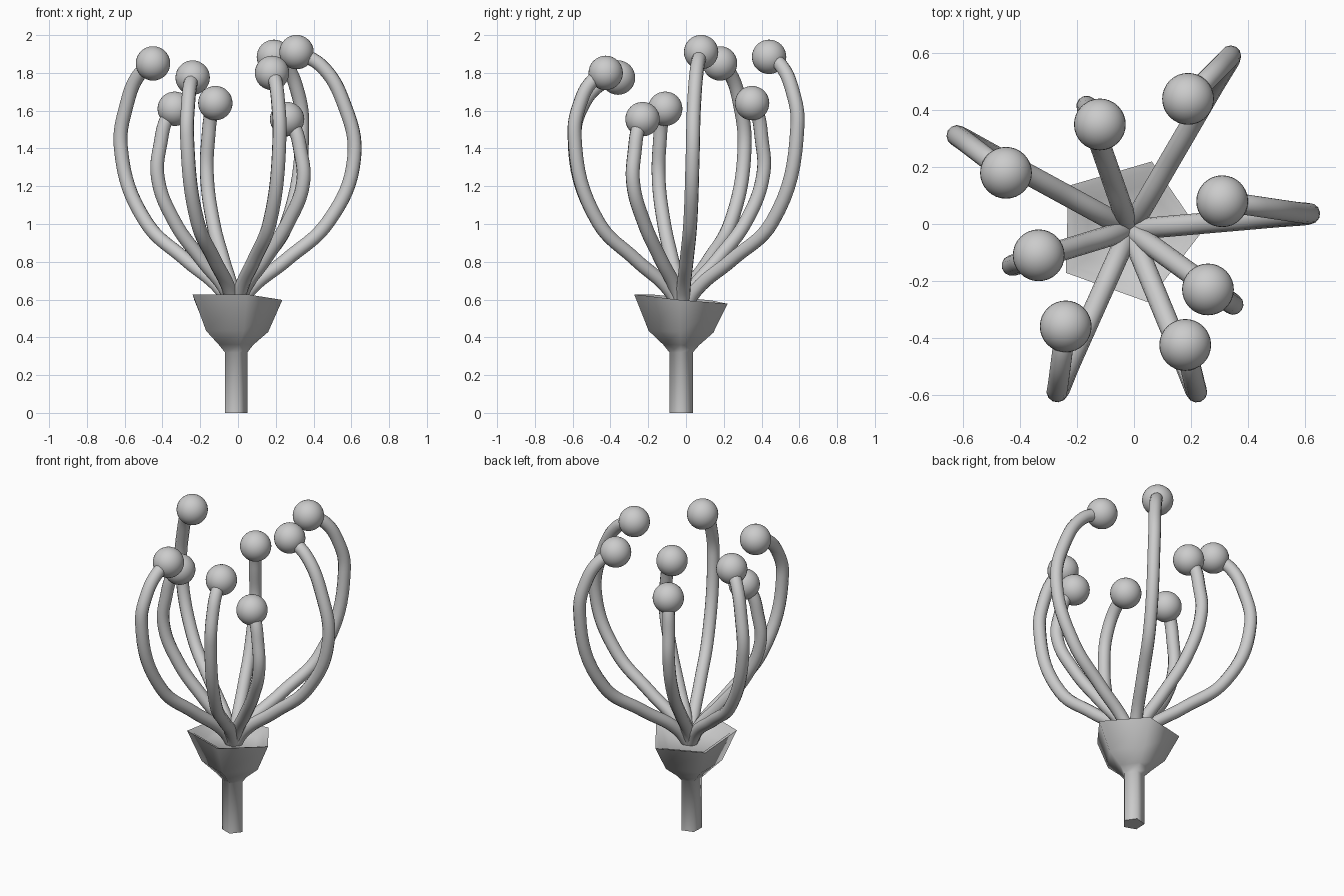
import bpy, bmesh
from math import cos, sin, radians, tau
from mathutils import Vector

cube = bpy.data.objects.get("Cube")
if cube:
    bpy.data.objects.remove(cube)

GREY = (0.6, 0.6, 0.6, 1)
grey = bpy.data.materials.new("plain grey")
grey.use_nodes = True
grey.diffuse_color = GREY
grey.node_tree.nodes["Principled BSDF"].inputs["Base Color"].default_value = GREY


def add_mesh(name, bm, angle):
    mesh = bpy.data.meshes.new(name)
    bmesh.ops.recalc_face_normals(bm, faces=bm.faces)
    bm.to_mesh(mesh)
    bm.free()
    mesh.materials.append(grey)
    obj = bpy.data.objects.new(name, mesh)
    bpy.context.collection.objects.link(obj)
    bpy.ops.object.select_all(action="DESELECT")
    obj.select_set(True)
    bpy.context.view_layer.objects.active = obj
    bpy.ops.object.shade_smooth_by_angle(angle=radians(angle))
    return obj


# Five-sided stalk opening into a tilted, shallow cup
# Ring: radius, height, centre x, tilt amount
rings = [(0.065, 0, -0.015, 0), (0.065, 0.32, -0.015, 0), (0.1, 0.36, -0.02, 0.2),
         (0.18, 0.43, -0.02, 0.3), (0.26, 0.605, -0.025, 1),
         (0.225, 0.595, -0.025, 1), (0.17, 0.55, -0.025, 0.6)]
bm = bmesh.new()
loops = []
for r, z, cx, tilt in rings:
    loop = []
    for i in range(5):
        a = tau * i / 5 - 0.03
        x, y = r * cos(a), r * sin(a)
        loop.append(bm.verts.new((cx + x, y - 0.025, z - tilt * (0.1 * y + 0.03 * x))))
    loops.append(loop)
for low, high in zip(loops, loops[1:]):
    for i in range(5):
        j = (i + 1) % 5
        bm.faces.new((low[i], low[j], high[j], high[i]))
bm.faces.new(loops[0][::-1])
bm.faces.new(loops[-1])
add_mesh("stalk_and_cup", bm, 75)

# Curved filaments, each carrying a ball: widest point, then ball centre
filaments = [
    ((-0.62, 0.31, 1.4), (-0.45, 0.18, 1.85)),
    ((-0.165, 0.41, 1.27), (-0.12, 0.35, 1.64)),
    ((0.34, 0.59, 1.52), (0.19, 0.44, 1.885)),
    ((0.615, 0.035, 1.35), (0.31, 0.08, 1.91)),
    ((0.345, -0.28, 1.22), (0.26, -0.23, 1.555)),
    ((0.22, -0.59, 1.47), (0.18, -0.425, 1.8)),
    ((-0.27, -0.59, 1.47), (-0.24, -0.36, 1.775)),
    ((-0.425, -0.145, 1.25), (-0.335, -0.11, 1.61)),
]
BASE = Vector((-0.015, -0.02, 0.53))


def blend(a, b, side, up):
    p = a.lerp(b, side)
    p.z = a.z + (b.z - a.z) * up
    return p


for n, (bend, tip) in enumerate(filaments, 1):
    bend, tip = Vector(bend), Vector(tip)
    path = [BASE]
    for side, z in ((0.12, 0.65), (0.43, 0.81), (0.78, 1.01)):
        p = BASE.lerp(bend, side)
        p.z = z
        path.append(p)
    path += [bend, blend(bend, tip, 0.17, 0.5), blend(bend, tip, 0.57, 0.87), tip]

    curve = bpy.data.curves.new("filament_path", "CURVE")
    curve.dimensions = "3D"
    curve.bevel_depth = 0.037
    curve.bevel_resolution = 4
    curve.resolution_u = 8
    curve.use_fill_caps = True
    spline = curve.splines.new("BEZIER")
    spline.bezier_points.add(len(path) - 1)
    for point, co in zip(spline.bezier_points, path):
        point.co = co
        point.handle_left_type = point.handle_right_type = "AUTO"

    # Turn the swept path into a mesh
    helper = bpy.data.objects.new("filament_helper", curve)
    bpy.context.collection.objects.link(helper)
    deps = bpy.context.evaluated_depsgraph_get()
    swept = bpy.data.meshes.new_from_object(helper.evaluated_get(deps))
    bm = bmesh.new()
    bm.from_mesh(swept)
    bpy.data.objects.remove(helper)
    bpy.data.meshes.remove(swept)
    for f in bm.faces:
        f.material_index = 0
    add_mesh(f"filament_{n}", bm, 50)

    # Ball at the tip
    bm = bmesh.new()
    bmesh.ops.create_uvsphere(bm, u_segments=32, v_segments=16, radius=0.091)
    bmesh.ops.translate(bm, verts=bm.verts, vec=tip)
    add_mesh(f"ball_{n}", bm, 60)
